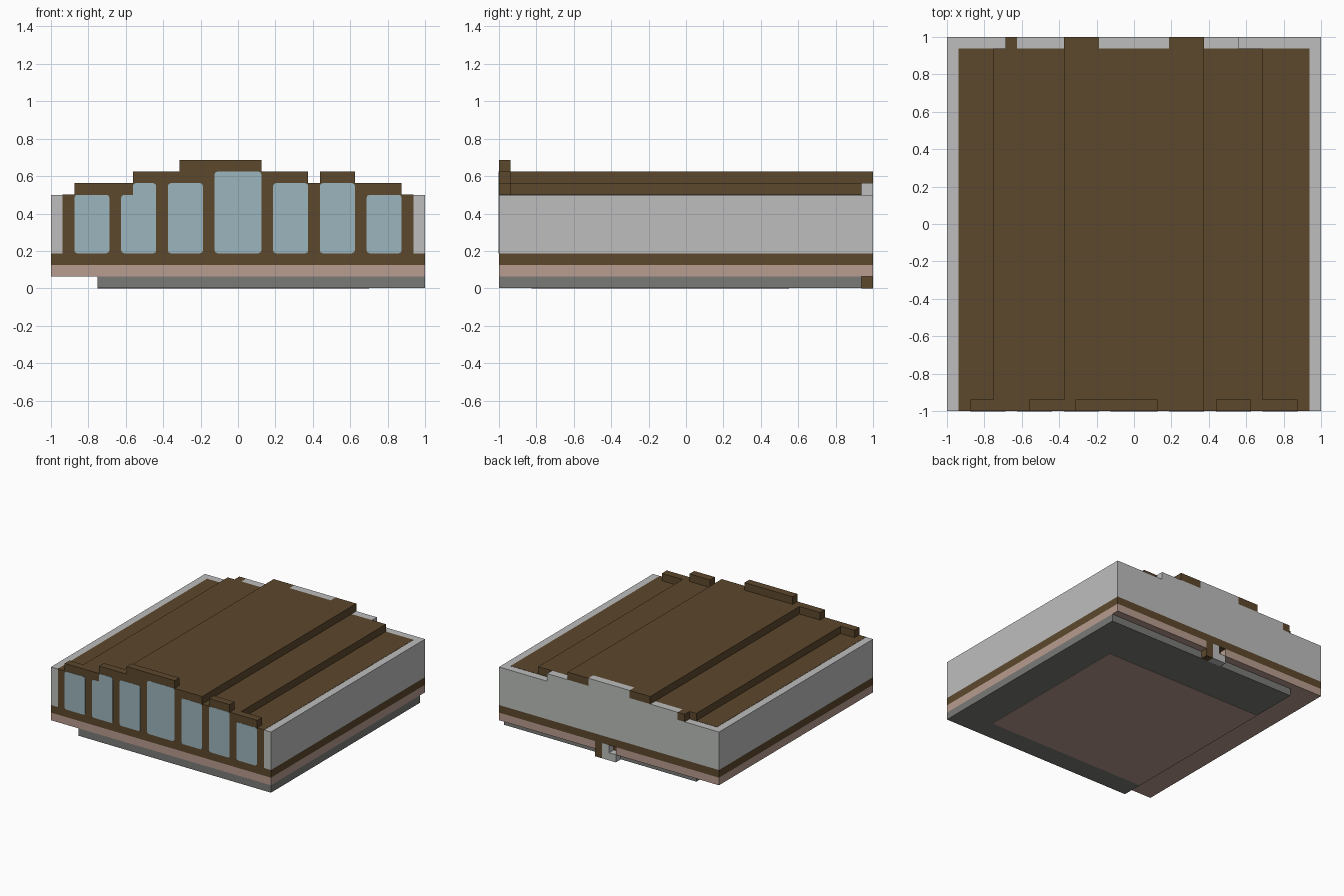
import bpy
import bmesh

cube = bpy.data.objects.get("Cube")
if cube:
    bpy.data.objects.remove(cube, do_unlink=True)

U = 1 / 16  # grid unit: all parts snap to it


def material(name, rgb):
    linear = [((c / 255 + 0.055) / 1.055) ** 2.4 for c in rgb] + [1]
    m = bpy.data.materials.new(name)
    m.use_nodes = True
    m.diffuse_color = linear
    m.node_tree.nodes["Principled BSDF"].inputs["Base Color"].default_value = linear
    return m


BROWN = material("brown timber", (93, 72, 44))
WHITE = material("pale plaster", (188, 190, 188))
PINK = material("pink clay", (184, 156, 143))
GREY = material("grey stone", (122, 122, 119))
GLASS = material("blue glass", (156, 181, 189))


def box(name, mat, x, y, z, round_axis=None):
    """Box from (min, max) ranges in grid units; optionally round the edges along one axis."""
    bm = bmesh.new()
    bmesh.ops.create_cube(bm, size=1)
    for v in bm.verts:
        v.co = [(r[0] if c < 0 else r[1]) * U for c, r in zip(v.co, (x, y, z))]
    if round_axis is not None:
        edges = [e for e in bm.edges
                 if abs((e.verts[0].co - e.verts[1].co).normalized()[round_axis]) > 0.9]
        bmesh.ops.bevel(bm, geom=edges, offset=0.25 * U, segments=2,
                        profile=0.5, affect='EDGES')
    mesh = bpy.data.meshes.new(name)
    bm.to_mesh(mesh)
    bm.free()
    mesh.materials.append(mat)
    ob = bpy.data.objects.new(name, mesh)
    bpy.context.collection.objects.link(ob)
    return ob


T = 0.03  # thickness of painted plates
ALL, BACK, FRONT = (-16, 16), (15, 16), (-16, -15)

# Base layers
box("foundation", GREY, (-12, 16), (-16, 15), (T, 1))
box("underside_panel", PINK, (-12, 11.2), (-13.2, 8.8), (0, 2 * T), 2)
box("clay_layer", PINK, ALL, (-16, 15), (1, 2))
box("clay_back_left", PINK, (2, 16), BACK, (1, 2))
box("clay_back_right", PINK, (-16, -1), BACK, (1, 2))
box("timber_sill", BROWN, ALL, ALL, (2, 3))

# Rear bracket under the sill
box("bracket_post", BROWN, (1, 2), BACK, (0, 2))
box("bracket_arm", WHITE, (0, 1), BACK, (1, 2))
box("bracket_foot", WHITE, (-1, 1), BACK, (0, 1))
box("bracket_recess", BROWN, (-1, 0), (15, 15 + T), (1, 2))

# Walls
box("main_walls", WHITE, ALL, (-15, 16), (3, 8))
for side, x in (("right", (-16, -15)), ("left", (15, 16))):
    box("front_corner_" + side, WHITE, x, FRONT, (3, 8))
box("front_wall", BROWN, (-15, 15), FRONT, (3, 8))

# Stepped parapet along the front: (start, end, top)
parapet = [(-14, -9, 9), (-9, -5, 10), (-5, 2, 11), (2, 6, 10),
           (6, 7, 9), (7, 10, 10), (10, 14, 9)]
for a, b, top in parapet:
    box("parapet", BROWN, (a, b), FRONT, (8, top))

# Window panes: (start, end, top)
panes = [(-14, -11, 8), (-10, -7, 8), (-9, -7, 9), (-6, -3, 9),
         (-2, 2, 10), (3, 6, 9), (7, 10, 9), (11, 14, 8)]
for a, b, top in panes:
    box("window_pane", GLASS, (a, b), (-16 - T, -16 + T), (3, top), 1)

# Roof tiers
box("roof_lower", BROWN, (-15, 15), (-16 + T, 15), (8 - T, 8 + T))
box("roof_middle", BROWN, (-12, 11), (-15, 15), (8, 9))
box("roof_upper", BROWN, (-6, 6), (-15, 15), (9, 10))

# Rear gable: pale infill with timber ends
box("gable_lower", WHITE, (-10, 9), BACK, (8, 9))
box("gable_end_block", BROWN, (-11, -10), BACK, (8, 9))
box("gable_upper", WHITE, (-3, 3), BACK, (9, 10))
for a in (-6, 3):
    box("gable_timber", BROWN, (a, a + 3), BACK, (9, 10))
